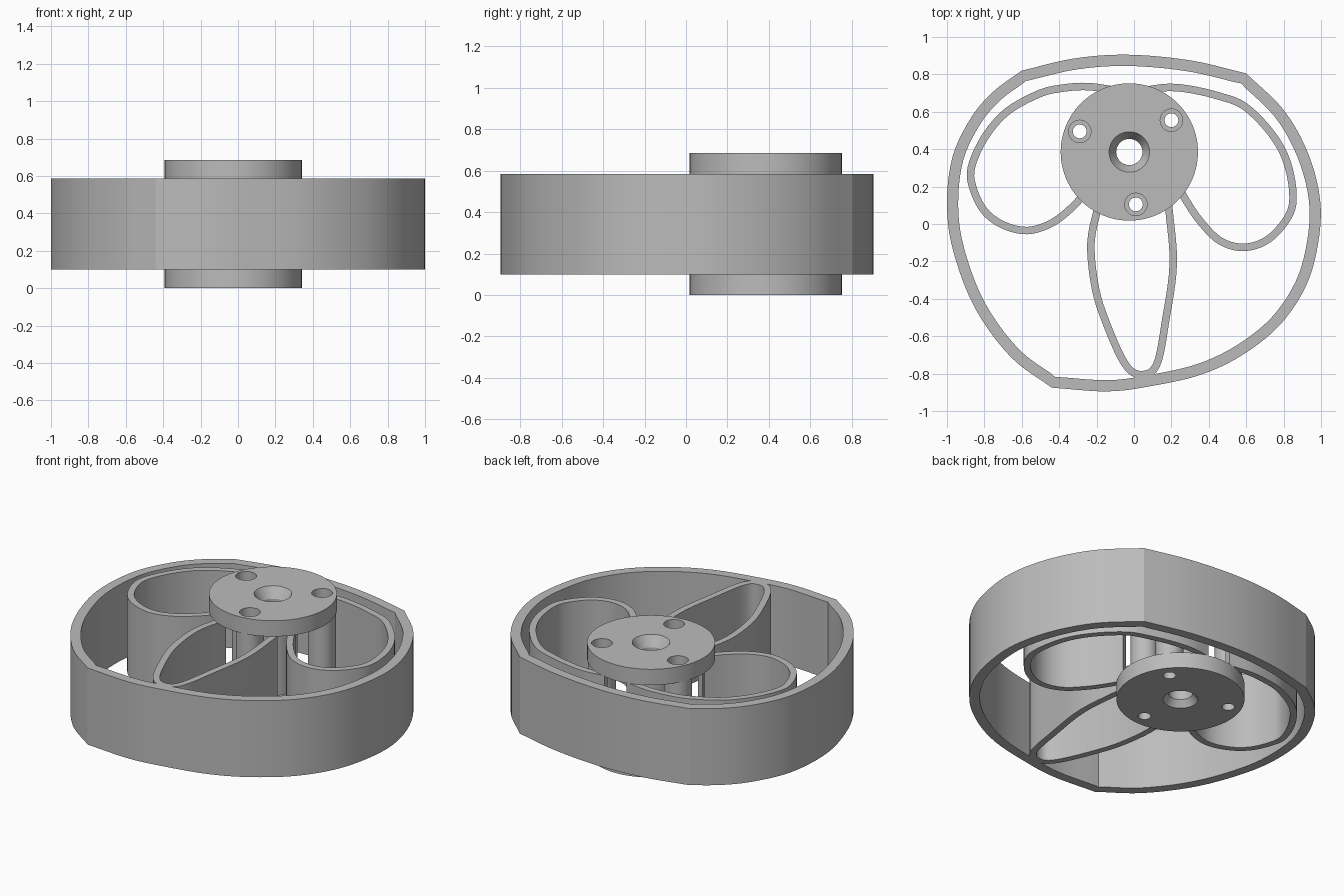
import bpy, bmesh, math
from mathutils import Vector

default = bpy.data.objects.get("Cube")
if default:
    bpy.data.objects.remove(default, do_unlink=True)

grey = bpy.data.materials.new("plain grey")
grey.use_nodes = True
colour = (0.5, 0.5, 0.5, 1)
grey.diffuse_color = colour
grey.node_tree.nodes["Principled BSDF"].inputs["Base Color"].default_value = colour

HUB = Vector((-0.025, 0.385))
LOW, HIGH, TOP = 0.1, 0.585, 0.685
BOLTS = [Vector((-0.29, 0.495)), Vector((0.2, 0.555)), Vector((0.01, 0.105))]


def finish(bm, name):
    bmesh.ops.recalc_face_normals(bm, faces=bm.faces)
    mesh = bpy.data.meshes.new(name)
    bm.to_mesh(mesh)
    bm.free()
    mesh.materials.append(grey)
    obj = bpy.data.objects.new(name, mesh)
    bpy.context.collection.objects.link(obj)
    return obj


def smooth(obj):
    bpy.ops.object.select_all(action="DESELECT")
    obj.select_set(True)
    bpy.context.view_layer.objects.active = obj
    bpy.ops.object.shade_smooth_by_angle(angle=math.radians(20))


def spline(points, steps=5):
    """Smooth open path through the given points."""
    p = [Vector(q) for q in points]
    p = [2 * p[0] - p[1]] + p + [2 * p[-1] - p[-2]]
    path = []
    for a, b, c, d in zip(p, p[1:], p[2:], p[3:]):
        for i in range(steps):
            t = i / steps
            path.append(b + (c - a) * t / 2 + (2 * a - 5 * b + 4 * c - d) * t * t / 2
                        + (3 * b - a - 3 * c + d) * t ** 3 / 2)
    return path + [p[-2]]


def wall(name, path, outer, inner, closed=False):
    """Upright wall along a path, between two sideways offsets."""
    n = len(path)
    bm = bmesh.new()
    sections = []
    for i, p in enumerate(path):
        before = path[i - 1] if closed or i else p
        after = path[(i + 1) % n] if closed or i < n - 1 else p
        d = (after - before).normalized()
        side = Vector((-d.y, d.x))
        a, b = p + side * outer, p + side * inner
        sections.append([bm.verts.new((q.x, q.y, z)) for q, z in
                         ((a, LOW), (b, LOW), (b, HIGH), (a, HIGH))])
    for i in range(n if closed else n - 1):
        s, t = sections[i], sections[(i + 1) % n]
        for k in range(4):
            m = (k + 1) % 4
            bm.faces.new((s[k], s[m], t[m], t[k]))
    if not closed:
        bm.faces.new(sections[0])
        bm.faces.new(sections[-1])
    smooth(finish(bm, name))


def lathe(name, centre, profile, sides=48):
    """Closed (radius, z) profile turned about an upright axis."""
    bm = bmesh.new()
    rings = []
    for i in range(sides):
        a = math.tau * i / sides
        rings.append([bm.verts.new((centre.x + r * math.cos(a), centre.y + r * math.sin(a), z))
                      for r, z in profile])
    for i in range(sides):
        s, t = rings[i], rings[(i + 1) % sides]
        for k in range(len(profile)):
            m = (k + 1) % len(profile)
            bm.faces.new((s[k], s[m], t[m], t[k]))
    return finish(bm, name)


def drill(obj, centre, radius, z0, z1):
    """Cut a round hole and discard the cutter."""
    bm = bmesh.new()
    bmesh.ops.create_cone(bm, cap_ends=True, segments=32, radius1=radius, radius2=radius,
                          depth=z1 - z0)
    bmesh.ops.translate(bm, verts=bm.verts, vec=(centre.x, centre.y, (z0 + z1) / 2))
    cutter = finish(bm, "hole_cutter")
    cutter.hide_render = True
    mod = obj.modifiers.new("hole", "BOOLEAN")
    mod.operation, mod.solver, mod.object = "DIFFERENCE", "EXACT", cutter
    bpy.context.view_layer.objects.active = obj
    bpy.ops.object.modifier_apply(modifier="hole")
    bpy.data.objects.remove(cutter, do_unlink=True)


# Outer rim: three smooth runs meeting at soft corners, listed clockwise
back = [(-.6, .82), (-.32, .885), (-.03, .905), (.3, .875), (.6, .805)]
left = [(.6, .805), (.8, .61), (.93, .38), (.995, .13), (.985, -.1), (.92, -.33), (.78, -.54),
        (.58, -.7), (.36, -.805), (.1, -.865), (-.14, -.895), (-.44, -.875)]
right = [(-.44, -.875), (-.66, -.71), (-.85, -.45), (-.965, -.15), (-1, .1), (-.97, .36),
         (-.87, .57), (-.75, .71), (-.6, .82)]
rim = [p for run in (back, left, right) for p in spline(run)[:-1]]
wall("outer_rim", rim, 0, -0.06, closed=True)

# Three looped spokes that reach under the hub plates
spokes = {
    "right_loop_spoke": [(-.1, .715), (-.25, .735), (-.39, .725), (-.51, .695), (-.68, .6),
                         (-.8, .46), (-.87, .3), (-.86, .19), (-.8, .07), (-.7, -.005),
                         (-.57, -.035), (-.44, .005), (-.33, .09), (-.25, .18)],
    "left_loop_spoke": [(.06, .715), (.18, .73), (.3, .72), (.45, .685), (.59, .63), (.73, .49),
                        (.815, .34), (.85, .16), (.825, .04), (.72, -.08), (.59, -.125),
                        (.46, -.09), (.35, .02), (.27, .14), (.24, .2)],
    "front_pointed_spoke": [(-.185, .12), (-.23, -.1), (-.205, -.35), (-.14, -.55), (-.05, -.745),
                            (.03, -.805), (.12, -.755), (.17, -.51), (.21, -.21), (.185, .1)],
}
for name, points in spokes.items():
    wall(name, spline(points), 0.02, -0.02)

# Hub plates with a countersunk bore and three bolt holes
plate_shapes = {
    "upper_hub_plate": ([(.367, HIGH), (.367, TOP), (.108, TOP), (.07, .62), (.07, HIGH)],
                        HIGH, TOP),
    "lower_hub_plate": ([(.367, LOW), (.367, 0), (.1, 0), (.07, .04), (.07, LOW)], 0, LOW),
}
for name, (profile, z0, z1) in plate_shapes.items():
    plate = lathe(name, HUB, profile, 96)
    for bolt in BOLTS:
        drill(plate, bolt, 0.037, z0 - 0.05, z1 + 0.05)
        if z1 == TOP:
            drill(plate, bolt, 0.06, TOP - 0.06, TOP + 0.05)
    smooth(plate)


# Tubes that join the two plates
def tube(name, centre, outer, inner):
    smooth(lathe(name, centre, [(outer, LOW), (outer, HIGH), (inner, HIGH), (inner, LOW)]))


tube("axle_tube", HUB, 0.13, 0.07)
for i, bolt in enumerate(BOLTS):
    tube(f"bolt_tube_{i + 1}", bolt, 0.08, 0.037)
